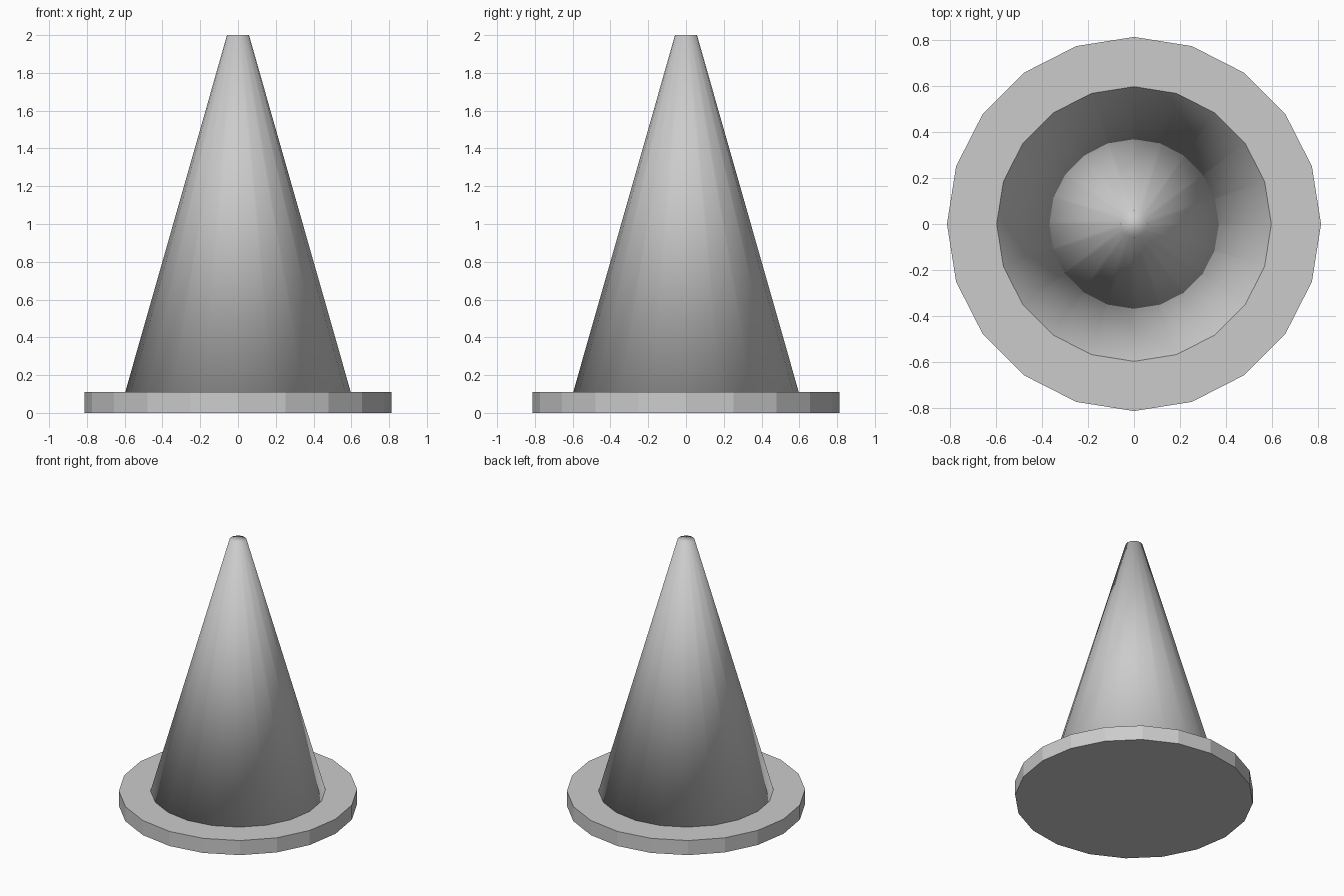
import bpy
from math import radians

if "Cube" in bpy.data.objects:
    bpy.data.objects.remove(bpy.data.objects["Cube"])

SIDES = 20
BASE_R, BASE_H = 0.813, 0.11
CONE_R, TIP_R, TOTAL_H = 0.597, 0.058, 2.0


def tapered(name, r1, r2, z0, z1, smooth):
    """Round part with a vertex on the +x axis, spanning z0 to z1."""
    bpy.ops.mesh.primitive_cone_add(
        vertices=SIDES, radius1=r1, radius2=r2, depth=z1 - z0,
        location=(0, 0, (z0 + z1) / 2), rotation=(0, 0, radians(90)))
    ob = bpy.context.object
    ob.name = name
    for p in ob.data.polygons:
        p.use_smooth = smooth
    return ob


# Flat faceted base plate
tapered("base_plate", BASE_R, BASE_R, 0, BASE_H, False)

# Smooth cone body with a small blunt tip
tapered("cone_body", CONE_R, TIP_R, BASE_H, TOTAL_H, True)
